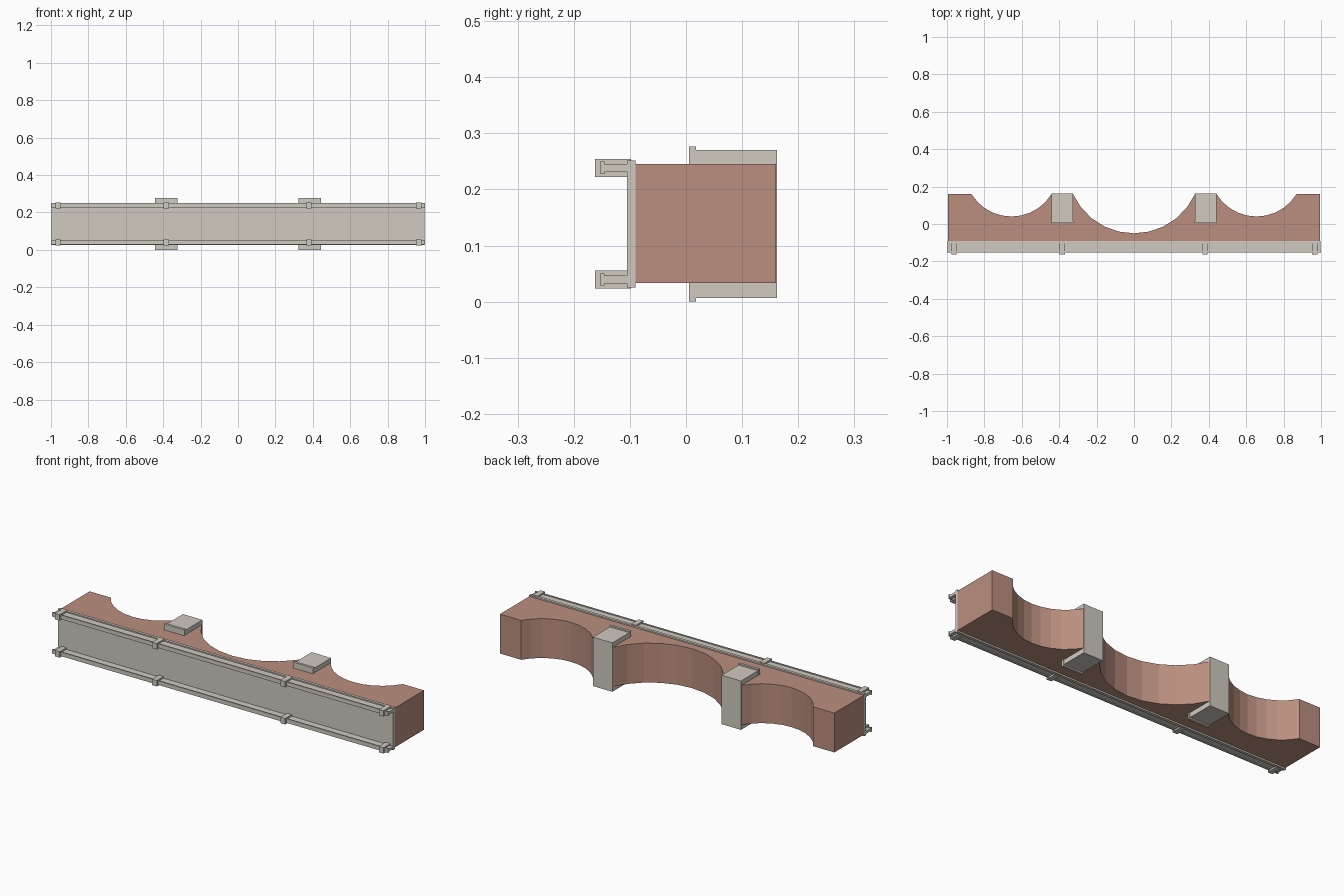
import bpy, bmesh, math

cube = bpy.data.objects.get("Cube")
if cube:
    bpy.data.objects.remove(cube, do_unlink=True)


def material(name, rgb):
    mat = bpy.data.materials.new(name)
    mat.use_nodes = True
    mat.diffuse_color = (*rgb, 1)
    mat.node_tree.nodes["Principled BSDF"].inputs["Base Color"].default_value = (*rgb, 1)
    return mat


BRICK = material("brick red", (0.50, 0.275, 0.215))
STONE = material("pale stone", (0.63, 0.595, 0.535))
MID_Z = 0.139   # everything is mirrored about this height


def finish(name, bm, mat):
    bmesh.ops.recalc_face_normals(bm, faces=bm.faces)
    mesh = bpy.data.meshes.new(name)
    bm.to_mesh(mesh)
    bm.free()
    mesh.materials.append(mat)
    obj = bpy.data.objects.new(name, mesh)
    bpy.context.collection.objects.link(obj)
    return obj


def box(name, xs, ys, zs, mat):
    bm = bmesh.new()
    bmesh.ops.create_cube(bm, size=1)
    for v in bm.verts:
        for axis, (low, high) in enumerate((xs, ys, zs)):
            v.co[axis] = low if v.co[axis] < 0 else high
    return finish(name, bm, mat)


def arc(centre, half, depth, back, steps=10):
    """Points of a scoop cut into the back edge, from +x to -x."""
    radius = (half ** 2 + depth ** 2) / (2 * depth)
    sweep = math.asin(half / radius)
    cy = back - depth + radius
    angles = [sweep * (1 - 2 * i / steps) for i in range(steps + 1)]
    return [(centre + radius * math.sin(a), cy - radius * math.cos(a)) for a in angles]


# Brick body: plan outline with three scoops, extruded upward
END, FRONT, BACK = 0.995, -0.09, 0.16
outline = [(-END, FRONT), (END, FRONT), (END, BACK)]
for centre, half, depth in ((0.655, 0.214, 0.12), (0, 0.326, 0.21), (-0.655, 0.214, 0.12)):
    outline += arc(centre, half, depth, BACK)
outline.append((-END, BACK))
bm = bmesh.new()
base = bm.faces.new([bm.verts.new((x, y, 0.033)) for x, y in outline])
top = bmesh.ops.extrude_face_region(bm, geom=[base])
bmesh.ops.translate(bm, vec=(0, 0, 0.212),
                    verts=[g for g in top["geom"] if isinstance(g, bmesh.types.BMVert)])
finish("brick_body", bm, BRICK)

# Stone facing on the front
box("front_panel", (-0.997, 0.997), (-0.105, FRONT), (0.025, 0.252), STONE)

# Stone piers between the scoops, with a raised lip above and below
for side, x in (("right", -0.383), ("left", 0.383)):
    box(f"{side}_pier", (x - 0.058, x + 0.058), (0.015, 0.162), (0.007, 0.270), STONE)
    box(f"{side}_pier_lip", (x - 0.06, x + 0.06), (0.005, 0.018), (0, 0.277), STONE)

# T-section rails with brackets, along the top and bottom of the panel
for level, z in (("lower", MID_Z - 0.0995), ("upper", MID_Z + 0.0995)):
    box(f"{level}_rail_web", (-0.998, 0.998), (-0.147, -0.1), (z - 0.007, z + 0.007), STONE)
    box(f"{level}_rail_flange", (-1, 1), (-0.152, -0.145), (z - 0.011, z + 0.011), STONE)
    for i, x in enumerate((-0.962, -0.384, 0.38, 0.966)):
        box(f"{level}_bracket_{i + 1}", (x - 0.014, x + 0.014), (-0.162, -0.098),
            (z - 0.016, z + 0.016), STONE)
